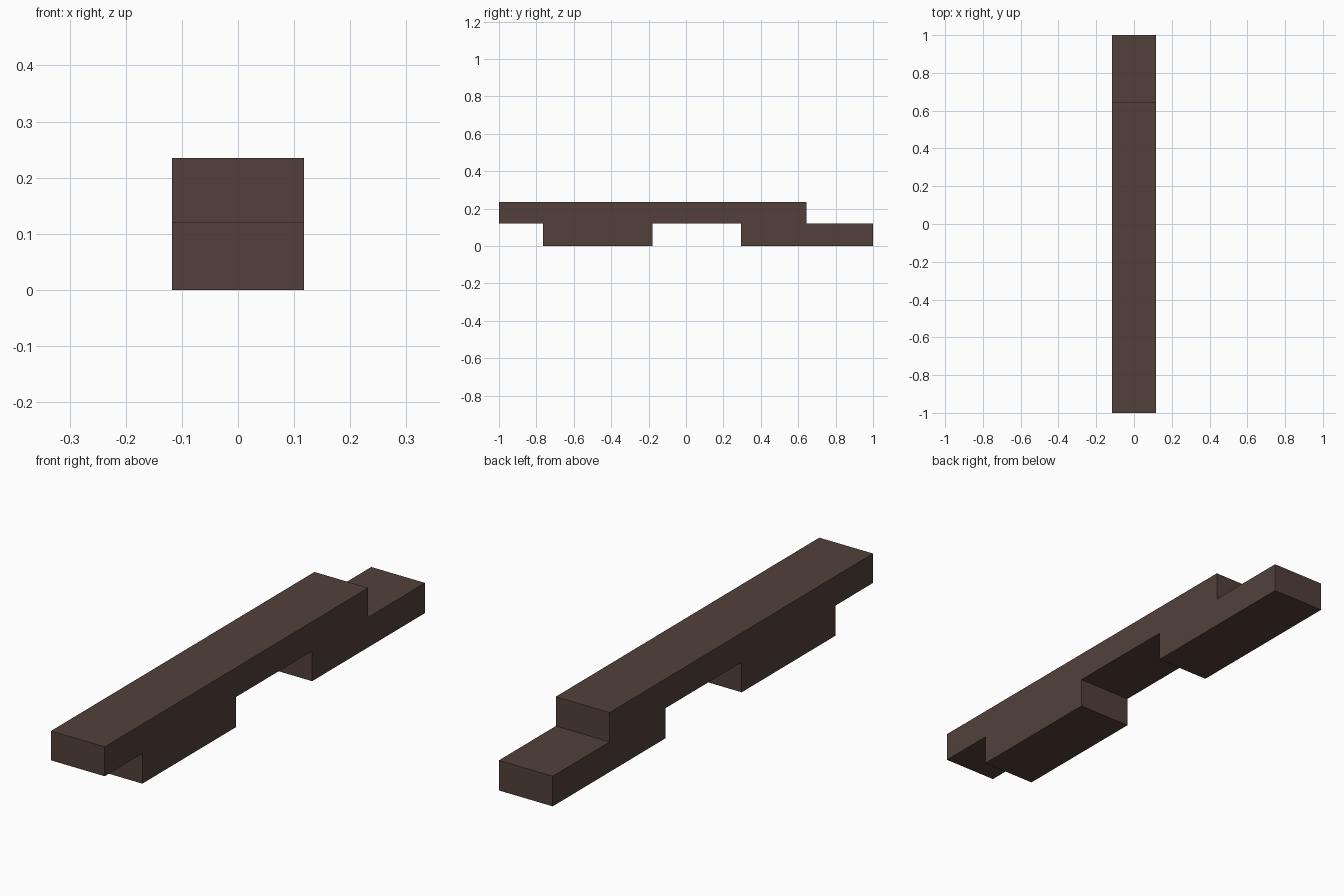
import bpy
import bmesh

cube = bpy.data.objects.get("Cube")
if cube:
    bpy.data.objects.remove(cube, do_unlink=True)

# Dark brown wood
wood = bpy.data.materials.new("dark_brown_wood")
wood.use_nodes = True
colour = (0.085, 0.051, 0.041, 1)
wood.diffuse_color = colour
wood.node_tree.nodes["Principled BSDF"].inputs["Base Color"].default_value = colour

HALF_WIDTH = 0.1175
TOP, MID = 0.235, 0.119

# Notched side outline (y, z): front overhang, front foot, gap, rear foot, rear step
outline = [
    (-1, TOP), (-1, MID), (-0.765, MID), (-0.765, 0), (-0.18, 0), (-0.18, MID),
    (0.295, MID), (0.295, 0), (1, 0), (1, MID), (0.645, MID), (0.645, TOP),
]

# Extrude the outline across the beam's width
bm = bmesh.new()
side = bm.faces.new([bm.verts.new((-HALF_WIDTH, y, z)) for y, z in outline])
extruded = bmesh.ops.extrude_face_region(bm, geom=[side], use_keep_orig=True)
verts = [v for v in extruded["geom"] if isinstance(v, bmesh.types.BMVert)]
bmesh.ops.translate(bm, verts=verts, vec=(2 * HALF_WIDTH, 0, 0))
bmesh.ops.recalc_face_normals(bm, faces=bm.faces)

mesh = bpy.data.meshes.new("notched_beam")
bm.to_mesh(mesh)
bm.free()
mesh.materials.append(wood)
beam = bpy.data.objects.new("notched_beam", mesh)
bpy.context.collection.objects.link(beam)
